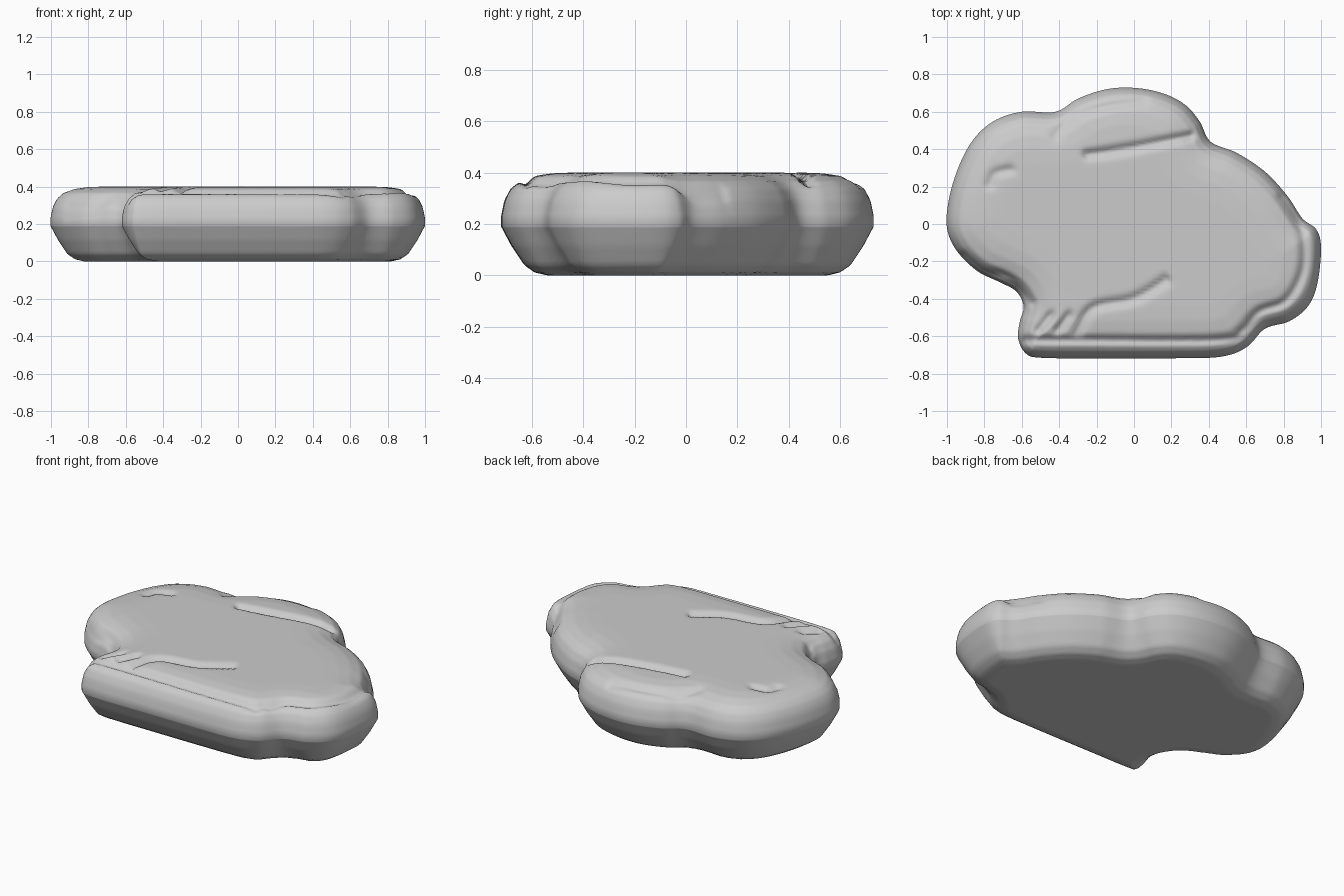
import bpy, bmesh, math
from mathutils import Vector, kdtree

if "Cube" in bpy.data.objects:
    bpy.data.objects.remove(bpy.data.objects["Cube"])

# Cloud-shaped plan outline, clockwise from the top
OUTLINE = [(0, .728), (.15, .70), (.27, .64), (.35, .55), (.41, .44), (.55, .38), (.70, .28),
           (.82, .15), (.90, .03), (.975, -.03), (1, -.13), (.98, -.32), (.93, -.44),
           (.83, -.52), (.70, -.56), (.60, -.66), (.46, -.71), (.20, -.718), (-.20, -.718),
           (-.50, -.715), (-.58, -.69), (-.62, -.61), (-.61, -.52), (-.59, -.44), (-.63, -.36),
           (-.72, -.31), (-.84, -.25), (-.95, -.14), (-1, -.02), (-.99, .13), (-.94, .30),
           (-.86, .45), (-.75, .55), (-.60, .60), (-.42, .60), (-.30, .67), (-.15, .72)]

# Engraved lines on the top: (depth, path)
GROOVES = [
    (.022, [(-.91, -.17), (-.80, -.25), (-.67, -.29), (-.55, -.42)]),
    (.022, [(-.58, -.62), (-.30, -.62), (.45, -.62), (.58, -.57), (.67, -.47), (.81, -.41),
            (.90, -.26), (.91, -.10), (.87, .02), (.79, .14)]),
    (.025, [(-.31, -.59), (-.22, -.45), (0, -.40), (.17, -.30)]),
    (.020, [(-.51, -.57), (-.45, -.49)]),
    (.020, [(-.41, -.57), (-.35, -.49)]),
    (.028, [(-.25, .37), (-.05, .40), (.30, .47)]),
    (.014, [(-.42, .47), (-.33, .57), (-.15, .63), (.05, .655)]),
    (.018, [(-.77, .21), (-.74, .27), (-.66, .29)]),
]

# Height against distance inward from the outline
TOP = [(0, .23), (.012, .29), (.035, .335), (.07, .366), (.13, .387), (.20, .397), (.28, .40)]
BOTTOM = [(0, .19), (.04, .115), (.09, .04), (.13, .012), (.18, 0)]


def spline(points, steps, closed):
    p = [Vector(q) for q in points]
    n = len(p)
    at = (lambda i: p[i % n]) if closed else (lambda i: p[max(0, min(n - 1, i))])
    out = []
    for i in range(n if closed else n - 1):
        a, b, c, d = at(i - 1), at(i), at(i + 1), at(i + 2)
        for k in range(steps):
            t = k / steps
            out.append(.5 * (2 * b + (c - a) * t + (2 * a - 5 * b + 4 * c - d) * t * t
                             + (3 * b - a - 3 * c + d) * t ** 3))
    return out if closed else out + [p[-1]]


def tree(points):
    kd = kdtree.KDTree(len(points))
    for i, q in enumerate(points):
        kd.insert((q.x, q.y, 0), i)
    kd.balance()
    return kd


def height(profile, d):
    for (d0, z0), (d1, z1) in zip(profile, profile[1:]):
        if d <= d1:
            return z0 + (z1 - z0) * (d - d0) / (d1 - d0)
    return profile[-1][1]


edge_tree = tree(spline(OUTLINE, 60, True))
groove_trees = [(depth, tree(spline(path, 40, False))) for depth, path in GROOVES]


def top_z(x, y, d):
    dip = max(depth * math.exp(-(kd.find((x, y, 0))[2] / .024) ** 2)
              for depth, kd in groove_trees)
    return height(TOP, d) - dip


def bottom_z(x, y, d):
    return height(BOTTOM, d)


# Cushion body: radial rings, rounded above and below the outline
bm = bmesh.new()
rim = spline(OUTLINE, 10, True)
n, rings = len(rim), 50
borders = []
for surface in (top_z, bottom_z):
    previous = None
    for r in range(rings):
        f = 1 - (r / rings) ** 1.5
        ring = []
        for q in rim:
            x, y = q.x * f, q.y * f
            d = 0 if r == 0 else edge_tree.find((x, y, 0))[2]
            ring.append(bm.verts.new((x, y, surface(x, y, d))))
        if previous:
            for i in range(n):
                j = (i + 1) % n
                bm.faces.new((previous[i], previous[j], ring[j], ring[i]))
        else:
            borders.append(ring)
        previous = ring
    centre = bm.verts.new((0, 0, surface(0, 0, 1)))
    for i in range(n):
        bm.faces.new((previous[i], previous[(i + 1) % n], centre))
# Side band joining top and bottom
for i in range(n):
    j = (i + 1) % n
    bm.faces.new((borders[0][i], borders[0][j], borders[1][j], borders[1][i]))
bmesh.ops.recalc_face_normals(bm, faces=bm.faces)

mesh = bpy.data.meshes.new("cloud_cushion")
bm.to_mesh(mesh)
bm.free()
cushion = bpy.data.objects.new("cloud_cushion", mesh)
bpy.context.collection.objects.link(cushion)
for face in mesh.polygons:
    face.use_smooth = True
